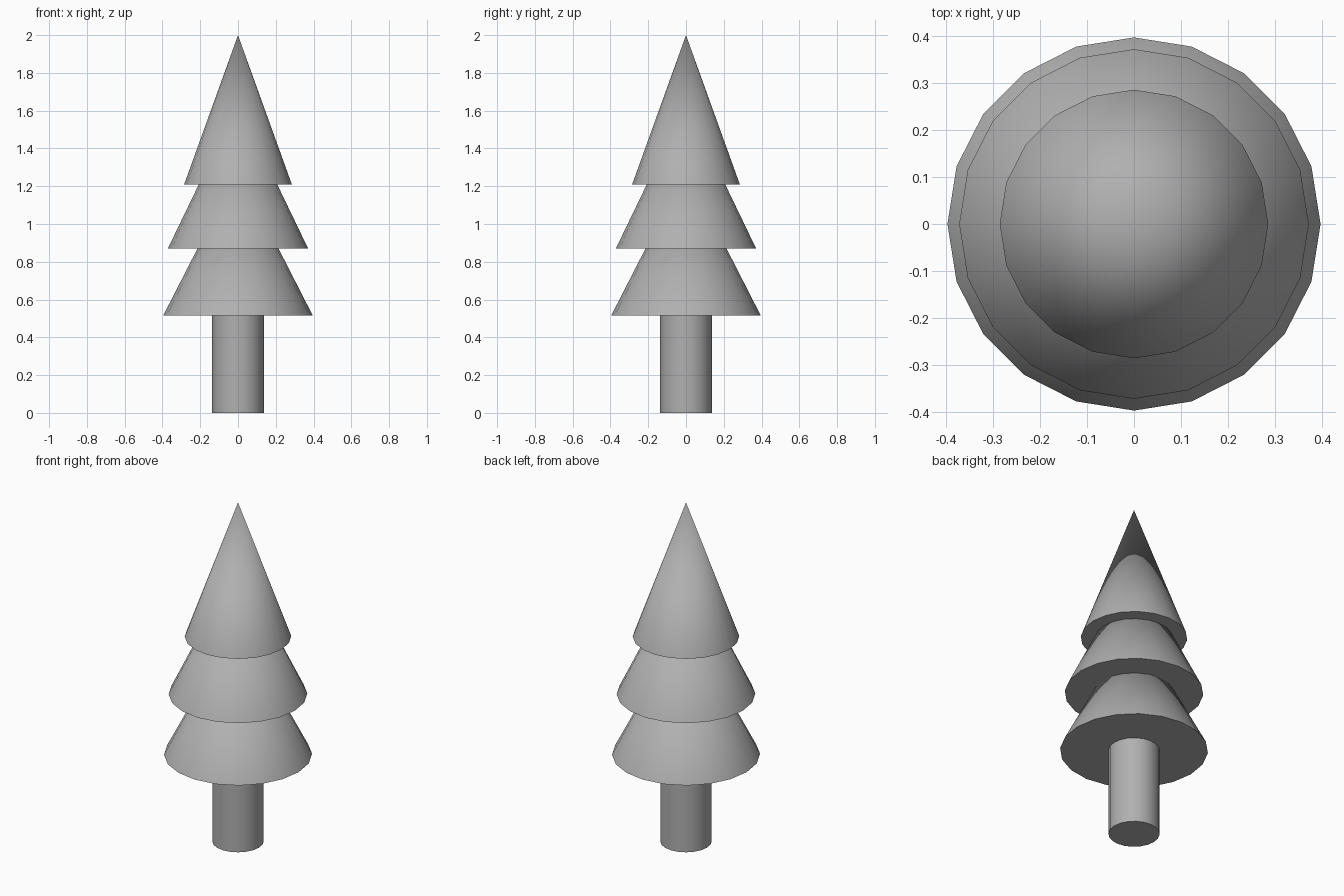
import bpy

SIDES = 20

# Remove the default object only
cube = bpy.data.objects.get("Cube")
if cube:
    bpy.data.objects.remove(cube, do_unlink=True)

# One plain grey for the whole tree
grey = bpy.data.materials.new("mid_grey")
grey.use_nodes = True
colour = (0.435, 0.435, 0.435, 1.0)
grey.diffuse_color = colour
grey.node_tree.nodes["Principled BSDF"].inputs["Base Color"].default_value = colour


def add_cone(name, radius, top_radius, bottom, top):
    """Upright cone or cylinder with smooth sides and a sharp base rim."""
    bpy.ops.mesh.primitive_cone_add(
        vertices=SIDES, radius1=radius, radius2=top_radius,
        depth=top - bottom, location=(0, 0, (bottom + top) / 2))
    obj = bpy.context.object
    obj.name = name
    obj.data.materials.append(grey)
    bpy.ops.object.shade_smooth_by_angle(angle=0.7)


# Trunk
add_cone("trunk", 0.137, 0.137, 0.0, 0.6)

# Foliage tiers, each tip hidden inside the tier above
tiers = [
    ("lower_foliage", 0.396, 0.515, 1.29),
    ("middle_foliage", 0.371, 0.871, 1.64),
    ("upper_foliage", 0.285, 1.21, 2.0),
]
for name, radius, bottom, top in tiers:
    add_cone(name, radius, 0.0, bottom, top)
